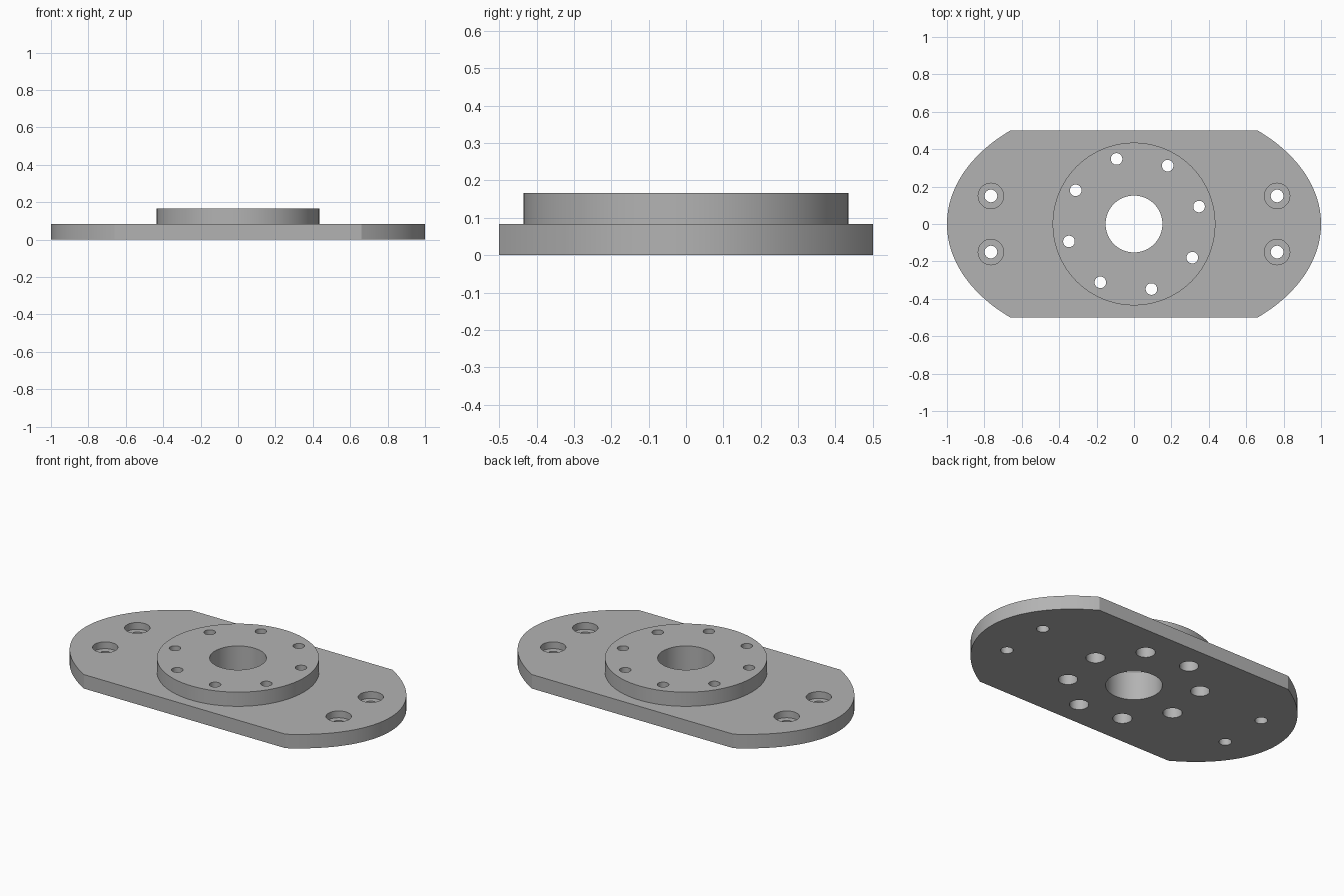
import bpy
import bmesh
from math import sin, cos, asin, pi, radians

if "Cube" in bpy.data.objects:
    bpy.data.objects.remove(bpy.data.objects["Cube"], do_unlink=True)

PLATE_TOP, HUB_TOP = 0.083, 0.167

# Material
steel = bpy.data.materials.new("plain_grey")
steel.use_nodes = True
grey = (0.45, 0.45, 0.45, 1)
steel.diffuse_color = grey
steel.node_tree.nodes["Principled BSDF"].inputs["Base Color"].default_value = grey


def prism(bm, outline, z0, z1):
    """Extrude a closed outline from z0 to z1; return the top face."""
    low = [bm.verts.new((x, y, z0)) for x, y in outline]
    top = [bm.verts.new((x, y, z1)) for x, y in outline]
    bm.faces.new(low[::-1])
    n = len(outline)
    for i in range(n):
        j = (i + 1) % n
        bm.faces.new((low[i], low[j], top[j], top[i]))
    return bm.faces.new(top)


def circle(x, y, r, n=48):
    return [(x + r * cos(2 * pi * i / n), y + r * sin(2 * pi * i / n)) for i in range(n)]


def finish(name, bm):
    mesh = bpy.data.meshes.new(name)
    bm.to_mesh(mesh)
    bm.free()
    mesh.materials.append(steel)
    obj = bpy.data.objects.new(name, mesh)
    bpy.context.collection.objects.link(obj)
    return obj


def apply(obj, kind, **settings):
    mod = obj.modifiers.new(kind.title(), kind)
    for key, value in settings.items():
        setattr(mod, key, value)
    bpy.context.view_layer.objects.active = obj
    bpy.ops.object.modifier_apply(modifier=mod.name)


def combine(obj, tool, operation):
    apply(obj, 'BOOLEAN', object=tool, operation=operation, solver='EXACT')
    bpy.data.objects.remove(tool, do_unlink=True)


# Base plate: an ellipse with its front and back cut straight
HALF_DEPTH, ELLIPSE_Y = 0.5, 0.666
limit = asin(HALF_DEPTH / ELLIPSE_Y)
steps = 48
right_end = []
for i in range(steps + 1):
    a = -limit + 2 * limit * i / steps
    right_end.append((cos(a), ELLIPSE_Y * sin(a)))
bm = bmesh.new()
prism(bm, right_end + [(-x, -y) for x, y in right_end], 0, PLATE_TOP)
plate = finish("flange_plate", bm)

# Raised hub with a rounded top rim
bm = bmesh.new()
rim = prism(bm, circle(0, 0, 0.435, 128), 0.04, HUB_TOP)
bmesh.ops.bevel(bm, geom=list(rim.edges), offset=0.03, segments=8,
                profile=0.5, affect='EDGES')
combine(plate, finish("hub", bm), 'UNION')

# Through holes: centre bore, hub bolt circle and corner mounts
bolts = [(0.36 * cos(radians(15 + 45 * k)), 0.36 * sin(radians(15 + 45 * k)))
         for k in range(8)]
mounts = [(sx * 0.765, sy * 0.15) for sx in (-1, 1) for sy in (-1, 1)]
bm = bmesh.new()
prism(bm, circle(0, 0, 0.152, 96), -0.1, 0.3)
for x, y in bolts:
    prism(bm, circle(x, y, 0.031), -0.1, 0.3)
for x, y in mounts:
    prism(bm, circle(x, y, 0.034), -0.1, 0.3)
combine(plate, finish("hole_cutter", bm), 'DIFFERENCE')

# Counterbores: mounts from above, hub bolts from below
bm = bmesh.new()
for x, y in mounts:
    prism(bm, circle(x, y, 0.068), 0.043, 0.3)
for x, y in bolts:
    prism(bm, circle(x, y, 0.052), -0.1, 0.09)
combine(plate, finish("counterbore_cutter", bm), 'DIFFERENCE')

# Smooth shading with crisp edges
bpy.ops.object.select_all(action='DESELECT')
plate.select_set(True)
bpy.context.view_layer.objects.active = plate
bpy.ops.object.shade_smooth_by_angle(angle=radians(25))
apply(plate, 'WEIGHTED_NORMAL', keep_sharp=True)
